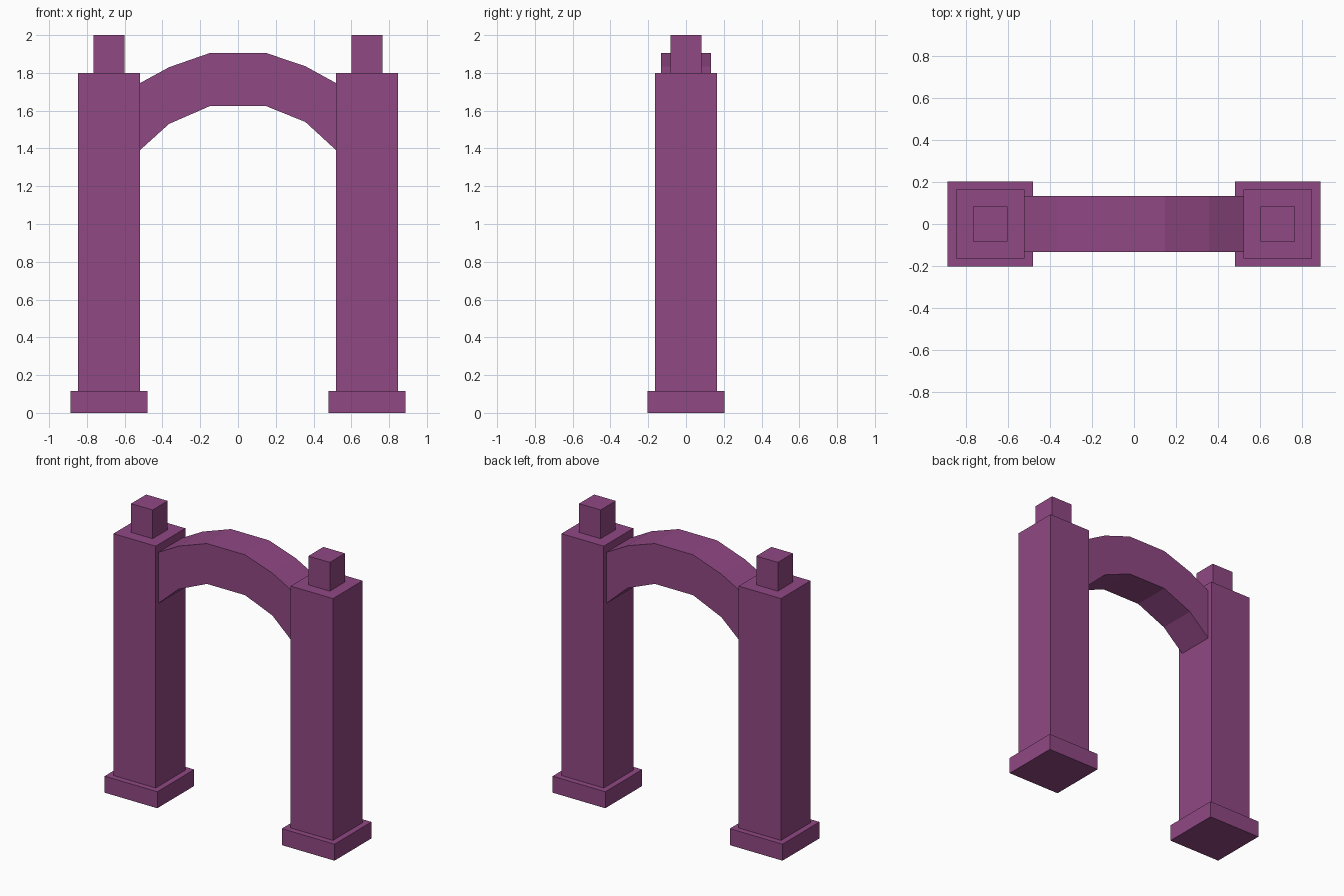
import bpy
import bmesh

cube = bpy.data.objects.get("Cube")
if cube:
    bpy.data.objects.remove(cube, do_unlink=True)

# Single plum colour
plum = bpy.data.materials.new("plum")
plum.use_nodes = True
colour = (0.28, 0.065, 0.23, 1)
plum.diffuse_color = colour
plum.node_tree.nodes["Principled BSDF"].inputs["Base Color"].default_value = colour


def add_object(name, bm):
    bmesh.ops.recalc_face_normals(bm, faces=bm.faces)
    mesh = bpy.data.meshes.new(name)
    bm.to_mesh(mesh)
    bm.free()
    mesh.materials.append(plum)
    obj = bpy.data.objects.new(name, mesh)
    bpy.context.collection.objects.link(obj)
    return obj


def square_block(name, x, width, bottom, top):
    bm = bmesh.new()
    bmesh.ops.create_cube(bm, size=1)
    bmesh.ops.scale(bm, vec=(width, width, top - bottom), verts=bm.verts)
    bmesh.ops.translate(bm, vec=(x, 0, (bottom + top) / 2), verts=bm.verts)
    add_object(name, bm)


# Pillars: plinth, shaft and finial on each side
for side, x in (("left", 0.683), ("right", -0.683)):
    square_block(side + "_plinth", x, 0.406, 0, 0.115)
    square_block(side + "_shaft", x, 0.326, 0.115, 1.8)
    square_block(side + "_finial", x, 0.166, 1.8, 2)

# Faceted arch: profile of (x, lower z, upper z), extruded through the depth
ARCH_HALF_DEPTH = 0.132
profile = [(-0.53, 1.381, 1.74), (-0.365, 1.53, 1.83), (-0.147, 1.625, 1.906),
           (0.147, 1.625, 1.906), (0.357, 1.54, 1.835), (0.53, 1.381, 1.74)]
bm = bmesh.new()
sections = []
for x, low, high in profile:
    corners = ((-1, low), (1, low), (1, high), (-1, high))
    sections.append([bm.verts.new((x, s * ARCH_HALF_DEPTH, z)) for s, z in corners])
for a, b in zip(sections, sections[1:]):
    for i in range(4):
        j = (i + 1) % 4
        bm.faces.new((a[i], a[j], b[j], b[i]))
bm.faces.new(sections[0])
bm.faces.new(sections[-1])
add_object("arch", bm)
